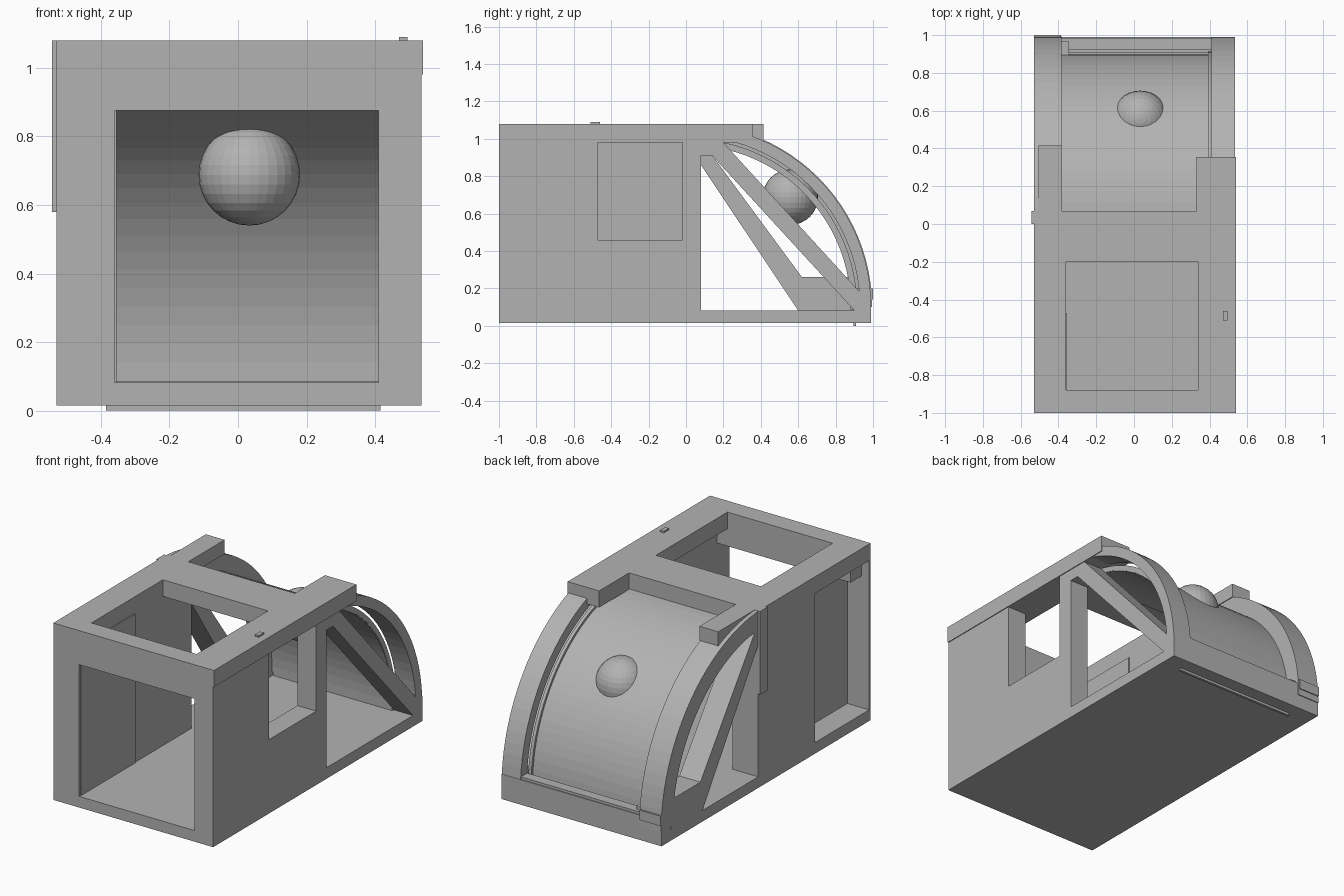
import bpy, bmesh, math

if "Cube" in bpy.data.objects:
    bpy.data.objects.remove(bpy.data.objects["Cube"])

grey = bpy.data.materials.new("plain grey")
grey.diffuse_color = (0.45, 0.45, 0.45, 1)
grey.use_nodes = True
grey.node_tree.nodes["Principled BSDF"].inputs["Base Color"].default_value = grey.diffuse_color

CY, CZ = 0.015, 0.10      # centre of the rear quarter-round
R_OUT = 0.98


def finish(name, bm):
    bmesh.ops.recalc_face_normals(bm, faces=bm.faces)
    me = bpy.data.meshes.new(name)
    bm.to_mesh(me)
    bm.free()
    me.materials.append(grey)
    ob = bpy.data.objects.new(name, me)
    bpy.context.collection.objects.link(ob)
    return ob


def prism(name, pts, x0, x1):
    """Side profile of (y, z) points, extruded across x."""
    bm = bmesh.new()
    f = bm.faces.new([bm.verts.new((x0, y, z)) for y, z in pts])
    r = bmesh.ops.extrude_face_region(bm, geom=[f])
    for v in r["geom"]:
        if isinstance(v, bmesh.types.BMVert):
            v.co.x = x1
    return finish(name, bm)


def box(name, x0, x1, y0, y1, z0, z1):
    return prism(name, [(y0, z0), (y1, z0), (y1, z1), (y0, z1)], x0, x1)


def ring(name, r_in, r_out, x0, x1, a0=0, a1=90, n=24):
    """Curved band around the rear quarter-round, swept across x."""
    bm = bmesh.new()
    rows = []
    for i in range(n + 1):
        a = math.radians(a0 + (a1 - a0) * i / n)
        c, s = math.cos(a), math.sin(a)
        rows.append([bm.verts.new((x, CY + r * c, CZ + r * s))
                     for x, r in ((x0, r_in), (x1, r_in), (x1, r_out), (x0, r_out))])
    for p, q in zip(rows, rows[1:]):
        for k in range(4):
            m = (k + 1) % 4
            bm.faces.new((p[k], p[m], q[m], q[k]))
    bm.faces.new(rows[0])
    bm.faces.new(rows[-1])
    return finish(name, bm)


# Floor and rear sill
box("floor", -0.53, 0.535, -1, 0.99, 0.015, 0.082)
box("rear_sill", -0.53, 0.535, 0.905, 0.99, 0.016, 0.165)
box("sill_ridge", -0.39, 0.41, 0.925, 0.985, 0.16, 0.18)
box("underside_strip", -0.385, 0.415, 0.895, 0.91, 0.0, 0.02)

# Thin front wall around the doorway, with the beam behind its top
box("front_post_left", -0.53, -0.36, -1, -0.985, 0.08, 1.0)
box("front_post_right", 0.41, 0.535, -1, -0.985, 0.08, 1.0)
box("front_lintel", -0.48, 0.41, -1, -0.88, 0.875, 1.0)

# Roof frame around the square opening, plus two rear-facing beams
box("roof_front", -0.53, 0.54, -1, -0.88, 0.98, 1.08)
box("roof_rear", -0.53, 0.54, -0.2, 0.07, 0.98, 1.08)
box("roof_left", -0.53, -0.36, -0.88, -0.2, 0.98, 1.08)
box("roof_right", 0.34, 0.54, -0.88, -0.2, 0.98, 1.08)
box("roof_beam_right", 0.33, 0.54, 0.07, 0.355, 0.98, 1.08)
box("roof_beam_left", -0.505, -0.38, 0.07, 0.415, 0.995, 1.08)
box("roof_latch", 0.47, 0.495, -0.51, -0.46, 1.075, 1.09)
box("left_seam_cover", -0.542, -0.525, 0.0, 0.07, 0.58, 1.08)

# Right wall with a window
box("right_wall_front", 0.41, 0.535, -1, -0.47, 0.08, 0.98)
box("right_wall_below_window", 0.41, 0.535, -0.47, -0.02, 0.08, 0.46)
box("right_pillar", 0.41, 0.535, -0.02, 0.08, 0.08, 0.98)

# Left wall: solid part and the recessed panel towards the front
box("left_wall", -0.53, -0.36, -0.47, 0.07, 0.08, 0.98)
box("left_recessed_panel", -0.385, -0.355, -0.985, -0.47, 0.08, 0.98)

# Diagonal braces on each side
prism("right_brace", [(0.08, 0.91), (0.14, 0.91), (0.90, 0.082), (0.97, 0.082),
                      (0.97, 0.14), (0.93, 0.18), (0.20, 0.98), (0.08, 0.98)], 0.41, 0.535)
prism("left_brace", [(0.07, 0.875), (0.60, 0.082), (0.90, 0.082), (0.90, 0.26),
                     (0.62, 0.26), (0.09, 0.98), (0.07, 0.98)], -0.53, -0.39)

# Rear arches, inner rail and curved panel
ring("right_arch", 0.915, R_OUT - 0.005, 0.41, 0.535)
ring("left_arch", 0.868, R_OUT, -0.53, -0.385)
ring("panel_rail", 0.87, 0.90, 0.392, 0.412)
ring("curved_panel", 0.866, 0.885, -0.385, 0.41, -1, 87)
box("arch_foot_plate", -0.53, -0.39, 0.97, 1.0, 0.14, 0.20)
box("panel_corner_clip", -0.39, -0.345, 0.88, 0.965, 0.16, 0.20)

# Ball set through the curved panel
bm = bmesh.new()
bmesh.ops.create_uvsphere(bm, u_segments=32, v_segments=16, radius=0.148)
bmesh.ops.translate(bm, verts=bm.verts, vec=(0.033, 0.558, 0.688))
finish("ball", bm)
